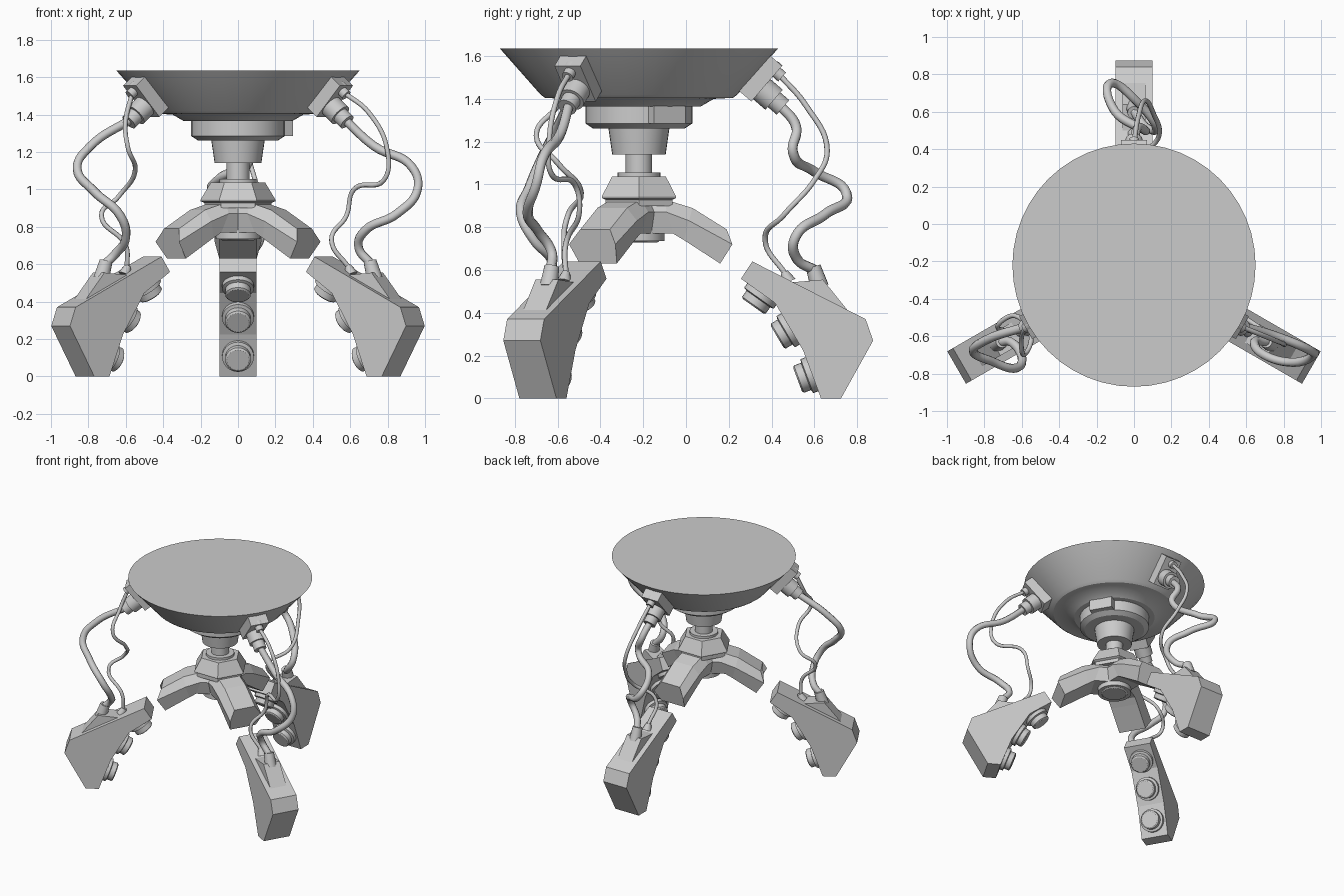
import bpy, bmesh, math
from mathutils import Vector, Matrix

if "Cube" in bpy.data.objects:
    bpy.data.objects.remove(bpy.data.objects["Cube"])

CENTRE = Vector((0, -0.22, 0))
ARMS = {"rear": 90, "left": 210, "right": 330}


def finish(name, bm, mat=Matrix(), smooth=False):
    bmesh.ops.recalc_face_normals(bm, faces=bm.faces)
    me = bpy.data.meshes.new(name)
    bm.to_mesh(me)
    bm.free()
    ob = bpy.data.objects.new(name, me)
    bpy.context.collection.objects.link(ob)
    ob.matrix_world = mat
    if smooth:
        bpy.ops.object.select_all(action='DESELECT')
        ob.select_set(True)
        bpy.context.view_layer.objects.active = ob
        bpy.ops.object.shade_smooth_by_angle(angle=math.radians(30))
    return ob


def loft(bm, rings):
    """Skin equal-length rings of points and cap both ends."""
    vs = [[bm.verts.new(p) for p in ring] for ring in rings]
    n = len(vs[0])
    for a, b in zip(vs, vs[1:]):
        for i in range(n):
            j = (i + 1) % n
            bm.faces.new((a[i], a[j], b[j], b[i]))
    bm.faces.new(vs[0][::-1])
    bm.faces.new(vs[-1])


def lathe(name, prof, origin=(0, 0, 0), axis=(0, 0, 1), mat=Matrix(), seg=32):
    """Turned part: prof is (radius, distance along axis)."""
    bm = bmesh.new()
    loft(bm, [[(r * math.cos(2 * math.pi * i / seg), r * math.sin(2 * math.pi * i / seg), h)
               for i in range(seg)] for r, h in prof])
    q = Vector(axis).to_track_quat('Z', 'Y').to_matrix().to_4x4()
    return finish(name, bm, mat @ Matrix.Translation(origin) @ q, seg > 8)


def slab(name, prof, half, mat):
    """Side profile (radius, z) extruded across the arm."""
    bm = bmesh.new()
    loft(bm, [[(r, s * half, z) for r, z in prof] for s in (-1, 1)])
    return finish(name, bm, mat)


def cable(name, pts, radius):
    cu = bpy.data.curves.new(name, 'CURVE')
    cu.dimensions = '3D'
    cu.bevel_depth = radius
    cu.bevel_resolution = 2
    cu.resolution_u = 8
    sp = cu.splines.new('BEZIER')
    sp.bezier_points.add(len(pts) - 1)
    for bp, p in zip(sp.bezier_points, pts):
        bp.co = p
        bp.handle_left_type = bp.handle_right_type = 'AUTO'
    ob = bpy.data.objects.new(name, cu)
    bpy.context.collection.objects.link(ob)


def frame(deg):
    return Matrix.Translation(CENTRE) @ Matrix.Rotation(math.radians(deg), 4, 'Z')


base = Matrix.Translation(CENTRE)

# Ceiling dish, stepped motor housing, neck and shaft
lathe("dish", [(0.65, 1.635), (0.46, 1.42), (0.44, 1.405), (0.35, 1.4), (0.29, 1.365)], mat=base, seg=48)
lathe("motor_housing", [(0.25, 1.37), (0.25, 1.285), (0.215, 1.262)], mat=base)
lathe("neck", [(0.143, 1.265), (0.125, 1.14)], mat=base)
lathe("shaft", [(0.062, 1.15), (0.062, 1.0)], mat=base)
slab("housing_box", [(0.18, 1.285), (0.29, 1.285), (0.29, 1.367), (0.18, 1.367)], 0.085, frame(30))

# Six-sided wrist
lathe("wrist_collar", [(0.1, 1.055), (0.1, 1.03)], mat=base)
lathe("wrist_hex", [(0.145, 1.037), (0.2, 0.945), (0.2, 0.937), (0.18, 0.928), (0.18, 0.9)], mat=base, seg=6)
lathe("underside_sensor", [(0.12, 0.8), (0.12, 0.735), (0.095, 0.735), (0.085, 0.728)], mat=base)

# Arm sections: top, widest and bottom points (radius, z)
SECTIONS = [((0, 0.93), (0, 0.87), (0, 0.77)),
            ((0.12, 0.93), (0.13, 0.87), (0.16, 0.77)),
            ((0.25, 0.89), (0.235, 0.83), (0.21, 0.74)),
            ((0.41, 0.79), (0.437, 0.72), (0.38, 0.63))]
CLAW = [(0.477, 0.559), (0.636, 0.446), (0.767, 0.225), (0.851, 0), (0.945, 0),
        (1.095, 0.27), (1.06, 0.37), (0.53, 0.64)]
PLATE_N = Vector((0.757, 0, -0.653))

for side, deg in ARMS.items():
    m = frame(deg)
    # Faceted spider arm
    bm = bmesh.new()
    loft(bm, [[(t[0], -0.08, t[1]), (t[0], 0.08, t[1]), (w[0], 0.125, w[1]),
               (b[0], 0.1, b[1]), (b[0], -0.1, b[1]), (w[0], -0.125, w[1])] for t, w, b in SECTIONS])
    finish(side + "_spider_arm", bm, m)
    # Claw finger with cable housing on its back
    slab(side + "_claw", CLAW, 0.1, m)
    slab(side + "_claw_housing", [(0.69, 0.54), (0.86, 0.555), (0.985, 0.4), (0.85, 0.4)], 0.062, m)
    # Grip pads on the three inner facets
    for k in range(3):
        (r0, z0), (r1, z1) = CLAW[k], CLAW[k + 1]
        n = Vector((z1 - z0, 0, r0 - r1)).normalized()
        f = (0.62, 0.55, 0.5)[k]
        p = Vector((r0 + (r1 - r0) * f, 0, z0 + (z1 - z0) * f))
        lathe(f"{side}_grip_pad_{k + 1}", [(0.085, -0.02), (0.085, 0.025), (0.068, 0.03), (0.068, 0.065),
                                           (0.058, 0.072)], p, n, m, 24)
    # Plate and two plugs on the dish
    bm = bmesh.new()
    bmesh.ops.create_cube(bm, size=1, matrix=Matrix.Translation((0.567, 0, 1.497))
                          @ Matrix.Rotation(math.atan2(0.653, 0.757), 4, 'Y')
                          @ Matrix.Diagonal((0.08, 0.14, 0.22, 1)))
    finish(side + "_plug_plate", bm, m)
    lathe(side + "_large_plug", [(0.062, 0), (0.062, 0.075), (0.045, 0.075), (0.045, 0.13)],
          (0.575, 0, 1.445), PLATE_N, m, 20)
    lathe(side + "_small_plug", [(0.042, 0), (0.042, 0.03), (0.028, 0.03), (0.028, 0.065)],
          (0.62, 0, 1.545), PLATE_N, m, 16)
    # Sockets on the claw
    lathe(side + "_large_socket", [(0.043, 0), (0.035, 0.1)], (0.845, 0, 0.52), (-0.3, 0, 0.95), m, 16)
    lathe(side + "_small_socket", [(0.035, 0), (0.018, 0.05)], (0.7, 0, 0.545), (-0.4, 0, 0.9), m, 12)


def ends(deg, r, z):
    return frame(deg) @ Vector((r, 0, z))


# Hanging cables: middle points only, ends meet the plugs
THICK = {
    "rear": [(0.02, 0.515, 1.27), (0.06, 0.5, 1.15), (-0.1, 0.6, 1.06), (-0.13, 0.75, 0.96),
             (0.02, 0.65, 0.86), (0.12, 0.51, 0.75), (0.06, 0.52, 0.65)],
    "left": [(-0.79, -0.62, 1.23), (-0.86, -0.68, 1.11), (-0.77, -0.73, 0.99), (-0.63, -0.77, 0.86),
             (-0.6, -0.71, 0.74), (-0.66, -0.63, 0.65)],
    "right": [(0.73, -0.59, 1.23), (0.93, -0.67, 1.12), (0.96, -0.7, 1.0), (0.85, -0.74, 0.87),
              (0.68, -0.69, 0.78), (0.645, -0.63, 0.69)]}
THIN = {
    "rear": [(0.02, 0.56, 1.37), (0.06, 0.66, 1.16), (0.1, 0.6, 1.02), (0.13, 0.46, 0.86), (0.0, 0.37, 0.74)],
    "left": [(-0.6, -0.6, 1.37), (-0.59, -0.7, 1.23), (-0.55, -0.6, 1.1), (-0.64, -0.49, 0.96),
             (-0.73, -0.55, 0.86), (-0.6, -0.57, 0.7)],
    "right": [(0.7, -0.6, 1.41), (0.8, -0.64, 1.2), (0.78, -0.63, 1.05), (0.62, -0.52, 1.0),
              (0.58, -0.5, 0.86), (0.5, -0.56, 0.73)]}
for side, deg in ARMS.items():
    cable(side + "_thick_cable", [ends(deg, 0.65, 1.38)] + THICK[side] + [ends(deg, 0.822, 0.6)], 0.024)
    cable(side + "_thin_cable", [ends(deg, 0.65, 1.52)] + THIN[side] + [ends(deg, 0.685, 0.58)], 0.013)
